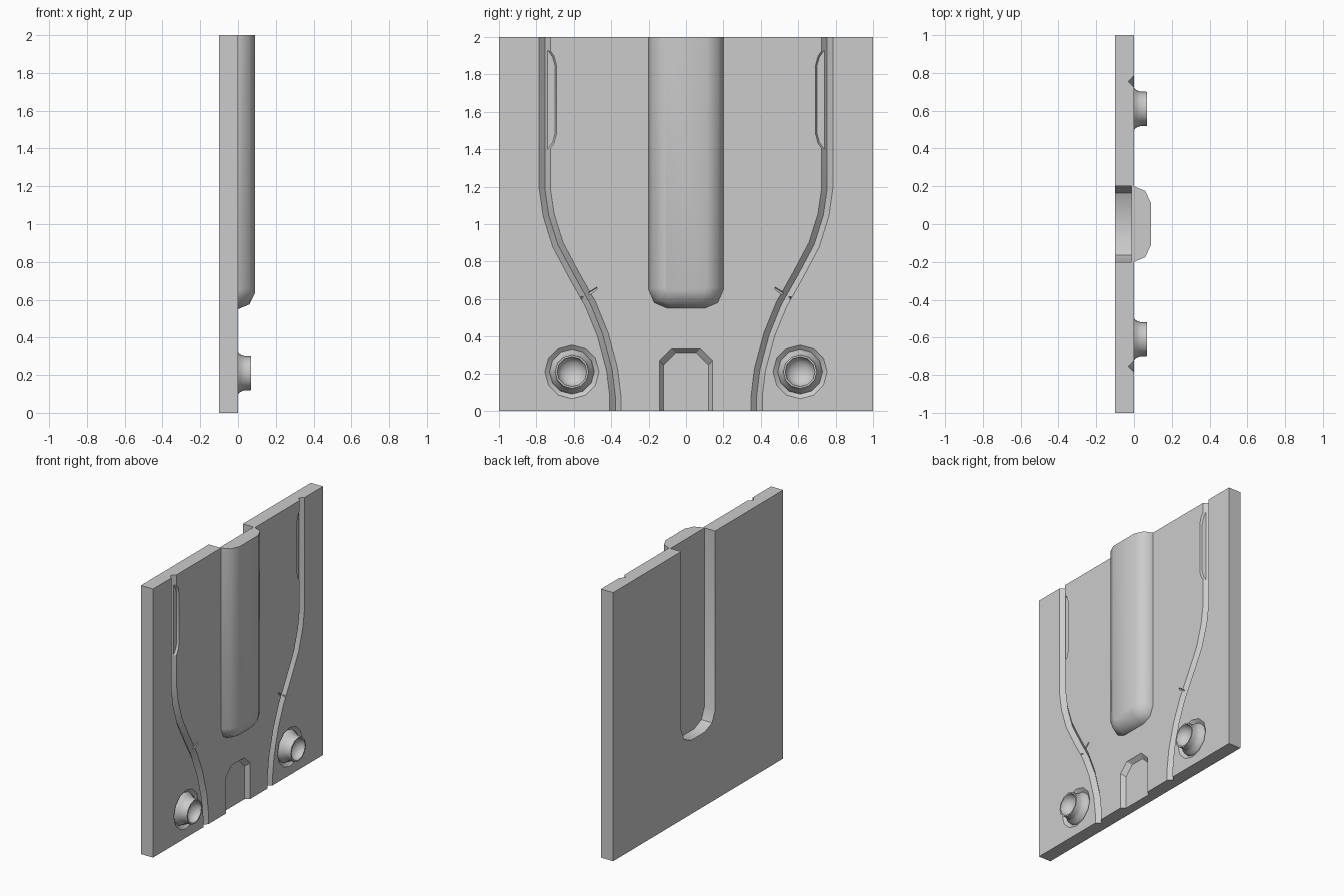
import bpy, bmesh, math
from mathutils import Vector

if "Cube" in bpy.data.objects:
    bpy.data.objects.remove(bpy.data.objects["Cube"])


def loft(name, rings, cap_end=True):
    """Closed solid skinned through rings of equal point count."""
    bm = bmesh.new()
    vs = [[bm.verts.new(p) for p in r] for r in rings]
    n = len(vs[0])
    for a, b in zip(vs, vs[1:]):
        for i in range(n):
            j = (i + 1) % n
            bm.faces.new((a[i], a[j], b[j], b[i]))
    bm.faces.new(vs[0])
    if cap_end:
        bm.faces.new(vs[-1])
    bmesh.ops.recalc_face_normals(bm, faces=bm.faces)
    me = bpy.data.meshes.new(name)
    bm.to_mesh(me)
    bm.free()
    ob = bpy.data.objects.new(name, me)
    bpy.context.collection.objects.link(ob)
    return ob


def smooth(ob, deg):
    bpy.ops.object.select_all(action='DESELECT')
    ob.select_set(True)
    bpy.context.view_layer.objects.active = ob
    bpy.ops.object.shade_smooth_by_angle(angle=math.radians(deg))


def cut(target, cutter):
    m = target.modifiers.new("cut", 'BOOLEAN')
    m.operation, m.solver, m.object = 'DIFFERENCE', 'EXACT', cutter
    bpy.context.view_layer.objects.active = target
    bpy.ops.object.modifier_apply(modifier=m.name)
    bpy.data.objects.remove(cutter, do_unlink=True)


def u_outline(x, w, zb, c, top):
    """U shape with softened bottom corners, in the plane at x."""
    half = [(w, top), (w, zb + c), (w - 0.3 * c, zb + 0.3 * c), (w - c, zb)]
    return [(x, y, z) for y, z in half] + [(x, -y, z) for y, z in reversed(half)]


def circle(x, r, cy, cz, n=12):
    return [(x, cy + r * math.sin(2 * math.pi * i / n),
             cz + r * math.cos(2 * math.pi * i / n)) for i in range(n)]


# Backing plate
plate = loft("plate", [[(x, -1, 0), (x, 1, 0), (x, 1, 2), (x, -1, 2)] for x in (-0.1, 0)])

# Slot in the back, open at the top
cut(plate, loft("slot_cutter", [u_outline(x, 0.2, 0.55, 0.12, 2.1) for x in (-0.2, -0.012)]))

# Shallow pocket at the bottom centre, chamfered upper corners
rings = []
for x, w, t in ((0.01, 0.149, 0.341), (-0.03, 0.12, 0.31)):
    half = [(w, -0.05), (w, t - 0.065), (w - 0.065, t)]
    rings.append([(x, y, z) for y, z in half] + [(x, -y, z) for y, z in reversed(half)])
cut(plate, loft("pocket_cutter", rings))

PATH = [(0.755, 2.05), (0.755, 1.19), (0.735, 1.05), (0.685, 0.89), (0.6, 0.73),
        (0.51, 0.57), (0.445, 0.41), (0.395, 0.22), (0.378, 0.08), (0.378, -0.05)]
SIDE = [(0.75, 1.95), (0.735, 1.945), (0.703, 1.9), (0.69, 1.85), (0.69, 1.48),
        (0.703, 1.43), (0.735, 1.385), (0.75, 1.38)]
BY, BZ = 0.61, 0.21

for s in (1, -1):
    # Curved V groove
    rings = []
    for i, (y, z) in enumerate(PATH):
        a, b = Vector(PATH[max(i - 1, 0)]), Vector(PATH[min(i + 1, len(PATH) - 1)])
        d = (b - a).normalized()
        ny, nz = -d.y * 0.04, d.x * 0.04
        rings.append([(0.01, s * (y + ny), z + nz), (-0.03, s * y, z),
                      (0.01, s * (y - ny), z - nz)])
    cut(plate, loft("groove_cutter", rings))

    # Shallow side recess beside the groove
    rings = [[(0.005, s * y, z) for y, z in SIDE],
             [(-0.015, s * (y + 0.01), 1.665 + (z - 1.665) * 0.97) for y, z in SIDE]]
    cut(plate, loft("side_recess_cutter", rings))

    # Tapering tick mark across the groove
    rings = []
    for y, z, depth in ((0.56, 0.605, 0.02), (0.475, 0.66, 0.003)):
        rings.append([(0.005, s * (y + 0.006), z + 0.011), (-depth, s * y, z),
                      (0.005, s * (y - 0.006), z - 0.011)])
    cut(plate, loft("tick_cutter", rings))

    # Conical pit around each boss
    cut(plate, loft("pit_cutter", [circle(0.01, 0.157, s * BY, BZ),
                                   circle(-0.02, 0.12, s * BY, BZ)]))

    # Flared boss with a bowl-shaped hollow end
    prof = [(-0.03, 0.122), (-0.02, 0.12), (0, 0.11), (0.015, 0.098), (0.035, 0.091),
            (0.07, 0.09), (0.07, 0.08), (0.045, 0.074), (0.025, 0.055), (0.014, 0.03),
            (0.01, 0.008)]
    boss = loft("boss_left" if s < 0 else "boss_right",
                [circle(x, r, s * BY, BZ) for x, r in prof])
    smooth(boss, 40)

smooth(plate, 30)

# Raised central rib with rounded sides
rib = loft("central_rib", [u_outline(-0.005, 0.2, 0.55, 0.1, 2),
                           u_outline(0.0, 0.2, 0.55, 0.1, 2),
                           u_outline(0.06, 0.175, 0.575, 0.085, 2),
                           u_outline(0.09, 0.11, 0.635, 0.025, 2)])
smooth(rib, 50)
